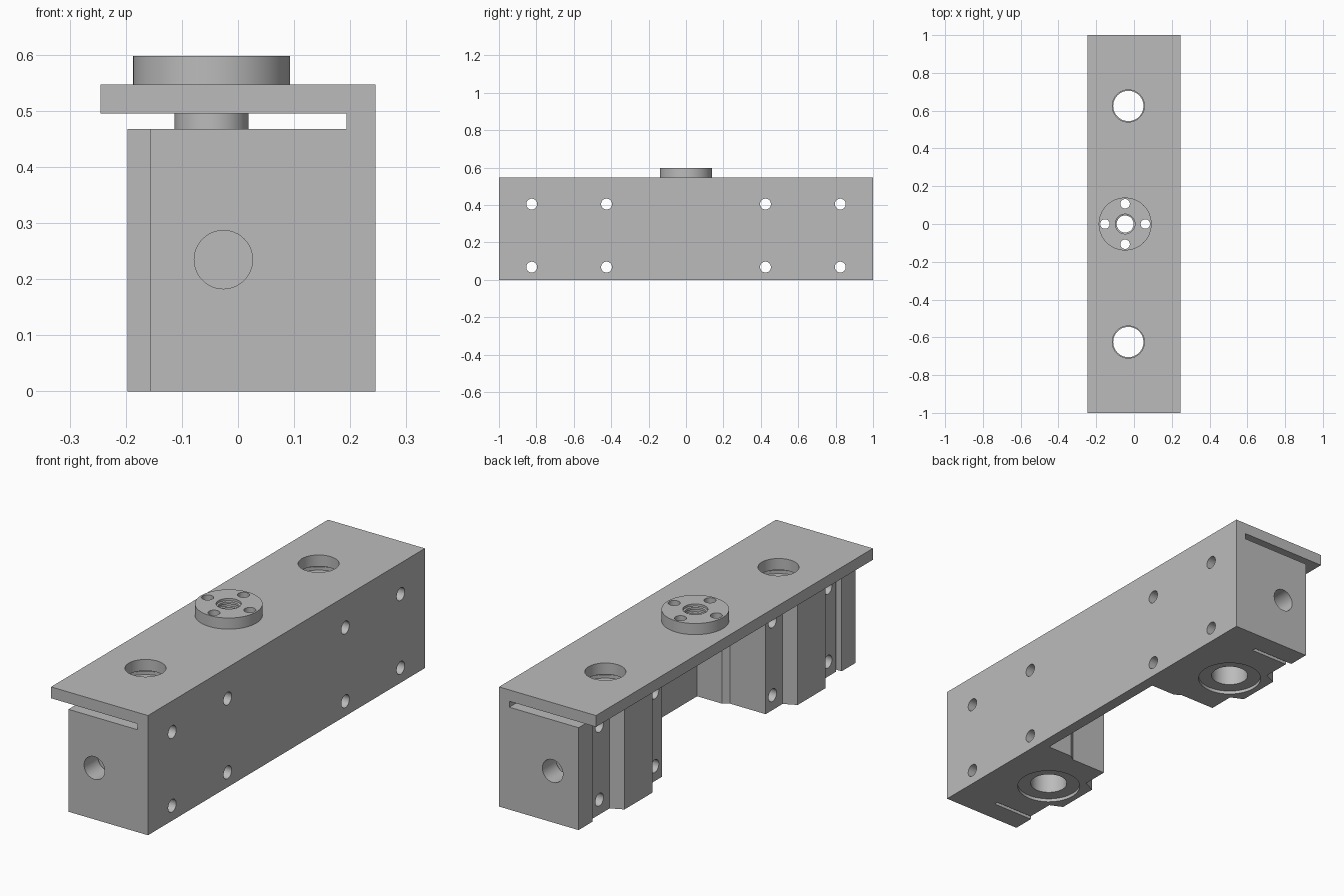
import bpy, bmesh, math
from mathutils import Matrix, Vector

old = bpy.data.objects.get("Cube")
if old:
    bpy.data.objects.remove(old, do_unlink=True)

GREY = (0.5, 0.5, 0.5, 1)
metal = bpy.data.materials.new("plain grey metal")
metal.use_nodes = True
metal.diffuse_color = GREY
metal.node_tree.nodes["Principled BSDF"].inputs["Base Color"].default_value = GREY

LENGTH, BOTTOM, BLOCK_TOP = 1.0, 0.0, 0.468
PLATE_LOW, PLATE_TOP = 0.495, 0.547
BORE_X, BORE_Y, BEARING_R = -0.03, 0.625, 0.138
NUT_X = -0.047


def finish(bm, name):
    bmesh.ops.recalc_face_normals(bm, faces=bm.faces)
    mesh = bpy.data.meshes.new(name)
    bm.to_mesh(mesh)
    bm.free()
    obj = bpy.data.objects.new(name, mesh)
    mesh.materials.append(metal)
    bpy.context.collection.objects.link(obj)
    return obj


def select(obj):
    bpy.ops.object.select_all(action="DESELECT")
    obj.select_set(True)
    bpy.context.view_layer.objects.active = obj


def smooth(obj):
    select(obj)
    bpy.ops.object.shade_smooth_by_angle(angle=math.radians(30))


def prism(name, points, offset):
    """Extrude a closed outline along an offset."""
    bm = bmesh.new()
    face = bm.faces.new([bm.verts.new(p) for p in points])
    ext = bmesh.ops.extrude_face_region(bm, geom=[face])
    moved = [g for g in ext["geom"] if isinstance(g, bmesh.types.BMVert)]
    bmesh.ops.translate(bm, verts=moved, vec=offset)
    return finish(bm, name)


def rod(bm, radius, start, end):
    """Add a closed cylinder between two points."""
    a, b = Vector(start), Vector(end)
    turn = (b - a).to_track_quat("Z", "Y").to_matrix().to_4x4()
    bmesh.ops.create_cone(bm, cap_ends=True, segments=48, radius1=radius, radius2=radius,
                          depth=(b - a).length, matrix=Matrix.Translation((a + b) / 2) @ turn)


def lathe(name, profile, x, y):
    """Spin a closed (radius, height) loop about a vertical axis."""
    bm = bmesh.new()
    verts = [bm.verts.new((x + r, y, z)) for r, z in profile]
    edges = [bm.edges.new((v, verts[i - 1])) for i, v in enumerate(verts)]
    bmesh.ops.spin(bm, geom=verts + edges, cent=(x, y, 0), axis=(0, 0, 1),
                   angle=math.tau, steps=64, use_merge=True)
    bmesh.ops.remove_doubles(bm, verts=bm.verts, dist=1e-5)
    return finish(bm, name)


def boolean(obj, tool, operation):
    tool.hide_render = True
    mod = obj.modifiers.new(operation.lower(), "BOOLEAN")
    mod.operation, mod.solver, mod.object = operation, "EXACT", tool
    select(obj)
    bpy.ops.object.modifier_apply(modifier=mod.name)
    bpy.data.objects.remove(tool, do_unlink=True)


# Top plate and side wall as one angled section
section = [(-0.245, PLATE_TOP), (-0.245, PLATE_LOW), (0.193, PLATE_LOW),
           (0.193, BOTTOM), (0.245, BOTTOM), (0.245, PLATE_TOP)]
carriage = prism("carriage_body", [(x, -LENGTH, z) for x, z in section], (0, 2 * LENGTH, 0))

# Bearing blocks with a clamp slit, bolt recesses and a bulge round the bore
block_plan = [(0.22, 1.0), (-0.157, 1.0), (-0.157, 0.9), (0.053, 0.9), (0.053, 0.882),
              (-0.14, 0.882), (-0.14, 0.752), (-0.197, 0.725), (-0.197, 0.525),
              (-0.14, 0.498), (-0.14, 0.375), (0.04, 0.375), (0.067, 0.356), (0.22, 0.356)]
for side in (-1, 1):
    block = prism("bearing_block", [(x, side * y, BOTTOM) for x, y in block_plan],
                  (0, 0, BLOCK_TOP))
    boolean(carriage, block, "UNION")

# Drilled holes
bm = bmesh.new()
for side in (-1, 1):
    y = side * BORE_Y
    rod(bm, BEARING_R, (BORE_X, y, -0.1), (BORE_X, y, 0.48))
    rod(bm, 0.085, (BORE_X, y, 0.485), (BORE_X, y, 0.7))
    rod(bm, 0.052, (-0.026, side * 0.87, 0.235), (-0.026, side * 1.1, 0.235))
    for along in (0.425, 0.825):
        for z in (0.068, 0.405):
            rod(bm, 0.029, (-0.4, side * along, z), (0.4, side * along, z))
screw_spots = [(NUT_X + 0.107 * math.cos(k * math.pi / 2),
                0.107 * math.sin(k * math.pi / 2)) for k in range(4)]
for x, y in screw_spots:
    rod(bm, 0.025, (x, y, 0.48), (x, y, 0.7))
rod(bm, 0.066, (NUT_X, 0, 0.48), (NUT_X, 0, 0.7))
boolean(carriage, finish(bm, "hole_cutter"), "DIFFERENCE")
smooth(carriage)

# Sleeve bearings set slightly inside the blocks
for side, label in ((-1, "front"), (1, "back")):
    ring = [(0.08, 0.015), (BEARING_R, 0.015), (BEARING_R, 0.453), (0.08, 0.453)]
    smooth(lathe(label + "_sleeve_bearing", ring, BORE_X, side * BORE_Y))

# Flanged nut with a ridged bore
low, high, ridges = 0.42, 0.598, 7
nut_loop = [(0.066, low), (0.066, PLATE_TOP), (0.14, PLATE_TOP), (0.14, high)]
pitch = (high - low) / ridges
for k in range(ridges):
    top = high - k * pitch
    nut_loop += [(0.052, top), (0.052, top - pitch * 0.4),
                 (0.045, top - pitch * 0.5), (0.045, top - pitch * 0.9)]
nut_loop.append((0.052, low))
nut = lathe("flanged_nut", nut_loop, NUT_X, 0)
bm = bmesh.new()
for x, y in screw_spots:
    rod(bm, 0.025, (x, y, 0.5), (x, y, 0.7))
boolean(nut, finish(bm, "screw_hole_cutter"), "DIFFERENCE")
smooth(nut)
